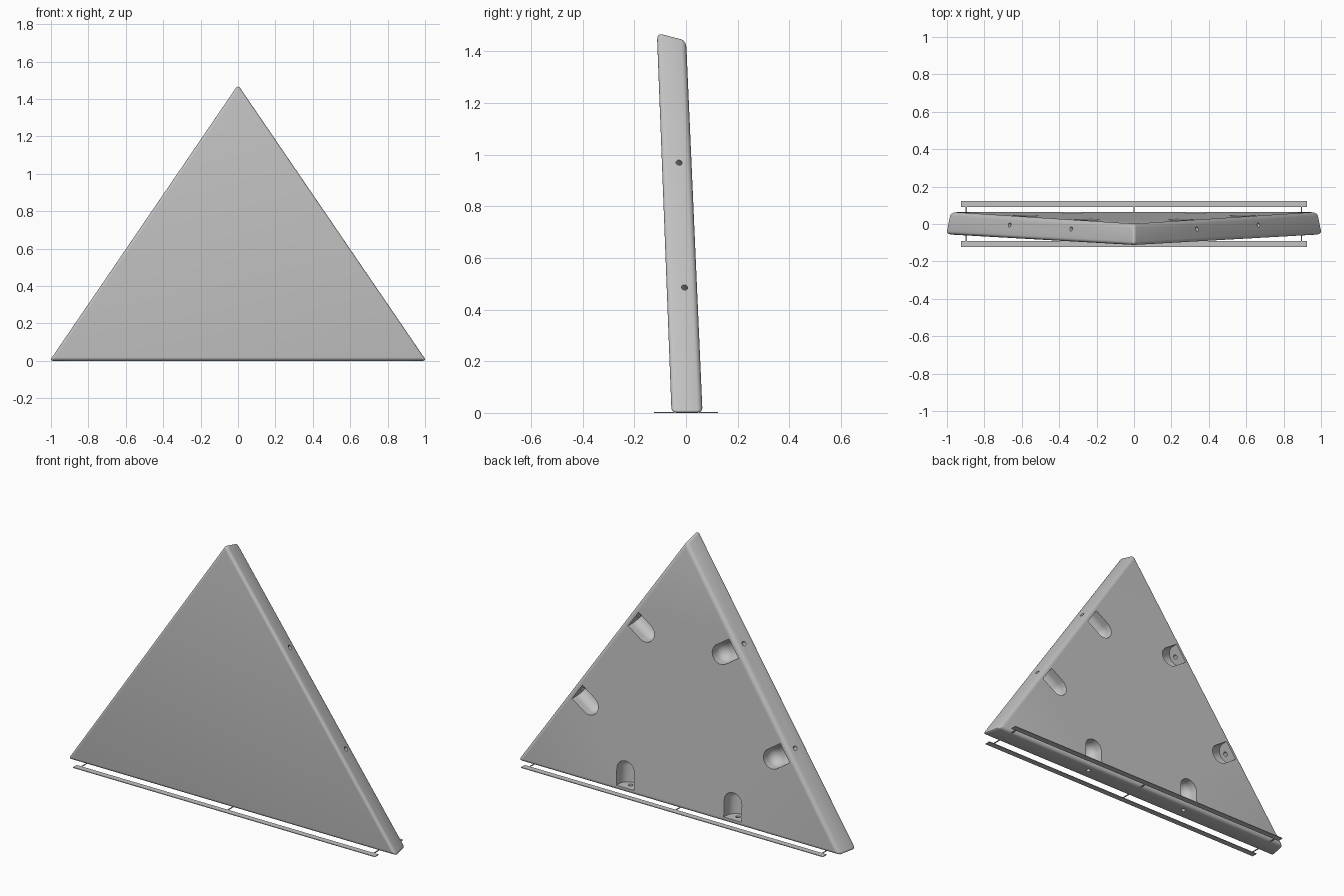
import bpy, bmesh, math
from mathutils import Vector

if "Cube" in bpy.data.objects:
    bpy.data.objects.remove(bpy.data.objects["Cube"])

grey = bpy.data.materials.new("warm_grey")
grey.diffuse_color = (0.55, 0.55, 0.55, 1)
grey.use_nodes = True
grey.node_tree.nodes["Principled BSDF"].inputs["Base Color"].default_value = grey.diffuse_color


def make(name, bm):
    bmesh.ops.recalc_face_normals(bm, faces=bm.faces)
    me = bpy.data.meshes.new(name)
    bm.to_mesh(me)
    bm.free()
    ob = bpy.data.objects.new(name, me)
    bpy.context.collection.objects.link(ob)
    me.materials.append(grey)
    return ob


# Leaning triangular panel with mitred sides and rounded edges
front = [Vector(p) for p in ((-1.012, -0.056, 0), (1.012, -0.056, 0), (0, -0.113, 1.478))]
back = [Vector(p) for p in ((-0.987, 0.064, 0), (0.987, 0.064, 0), (0, 0.0, 1.449))]
bm = bmesh.new()
f = [bm.verts.new(p) for p in front]
b = [bm.verts.new(p) for p in back]
bm.faces.new(f)
bm.faces.new(b[::-1])
for i in range(3):
    j = (i + 1) % 3
    bm.faces.new((f[i], b[i], b[j], f[j]))
bmesh.ops.recalc_face_normals(bm, faces=bm.faces)
bmesh.ops.bevel(bm, geom=bm.edges[:], offset=0.019, segments=4, profile=0.5, affect='EDGES')
half = max(v.co.x for v in bm.verts)
top = max(v.co.z for v in bm.verts)
for v in bm.verts:
    v.co.x /= half
    v.co.z *= 1.466 / top
panel = make("triangle_panel", bm)

# Cutters: round-ended pockets and bolt holes, two along each edge
R, NEAR, FAR, DEPTH = 0.054, 0.026, 0.172, 0.084
normal = (back[2] - back[0]).cross(back[1] - back[0]).normalized()
if normal.y < 0:
    normal = -normal
pockets, holes = bmesh.new(), bmesh.new()


def ring(bm, at, r, w):
    pts = [(-r, NEAR)]
    pts += [(-r * math.cos(math.pi * k / 16), FAR - R + r * math.sin(math.pi * k / 16)) for k in range(17)]
    pts += [(r, NEAR)]
    return [bm.verts.new(at(u, v, w)) for u, v in pts]


def loft(bm, rings):
    for a, c in zip(rings, rings[1:]):
        for k in range(len(a)):
            n = (k + 1) % len(a)
            bm.faces.new((a[k], a[n], c[n], c[k]))
    bm.faces.new(rings[0])
    bm.faces.new(rings[-1][::-1])


for i in range(3):
    p, q = back[i], back[(i + 1) % 3]
    along = (q - p).normalized()
    inward = normal.cross(along).normalized()
    if inward.dot(back[(i + 2) % 3] - p) < 0:
        inward = -inward
    for t in (1 / 3, 2 / 3):
        base = p.lerp(q, t)

        def at(u, v, w):
            return base + along * u + inward * v + normal * w

        # Pocket with a rounded floor
        levels = [(R, 0.03)]
        for k in range(8):
            a = math.radians(82) * k / 7
            levels.append((R * math.cos(a), -0.034 - (DEPTH - 0.034) * math.sin(a)))
        loft(pockets, [ring(pockets, at, r, w) for r, w in levels])
        # Bolt hole from the pocket wall out through the panel side
        loft(holes, [[holes.verts.new(at(0.012 * math.cos(math.tau * k / 20), v,
                                         -0.048 + 0.012 * math.sin(math.tau * k / 20)))
                      for k in range(20)] for v in (-0.08, NEAR + 0.03)])

bpy.context.view_layer.objects.active = panel
for name, cut in (("pocket_cutter", pockets), ("hole_cutter", holes)):
    cutter = make(name, cut)
    cutter.hide_render = True
    mod = panel.modifiers.new(name, 'BOOLEAN')
    mod.operation = 'DIFFERENCE'
    mod.solver = 'EXACT'
    mod.object = cutter
    bpy.ops.object.modifier_apply(modifier=name)
    bpy.data.objects.remove(cutter)

bpy.ops.object.select_all(action='DESELECT')
panel.select_set(True)
bpy.ops.object.shade_smooth_by_angle(angle=math.radians(35))


# Thin foot strips beside the base, each held by three narrow ties
def box(name, x0, x1, y0, y1, z1):
    bm = bmesh.new()
    bmesh.ops.create_cube(bm, size=1)
    for v in bm.verts:
        v.co = Vector(((x0 + x1) / 2 + v.co.x * (x1 - x0),
                       (y0 + y1) / 2 + v.co.y * (y1 - y0), (v.co.z + 0.5) * z1))
    return make(name, bm)


for side, s, inner in (("front", -1, 0.045), ("back", 1, 0.05)):
    lo, hi = sorted((s * 0.091, s * 0.123))
    box(side + "_strip", -0.925, 0.925, lo, hi, 0.004)
    lo, hi = sorted((s * inner, s * 0.093))
    for x in (-0.897, 0, 0.895):
        box(side + "_tie", x - 0.003, x + 0.003, lo, hi, 0.003)
